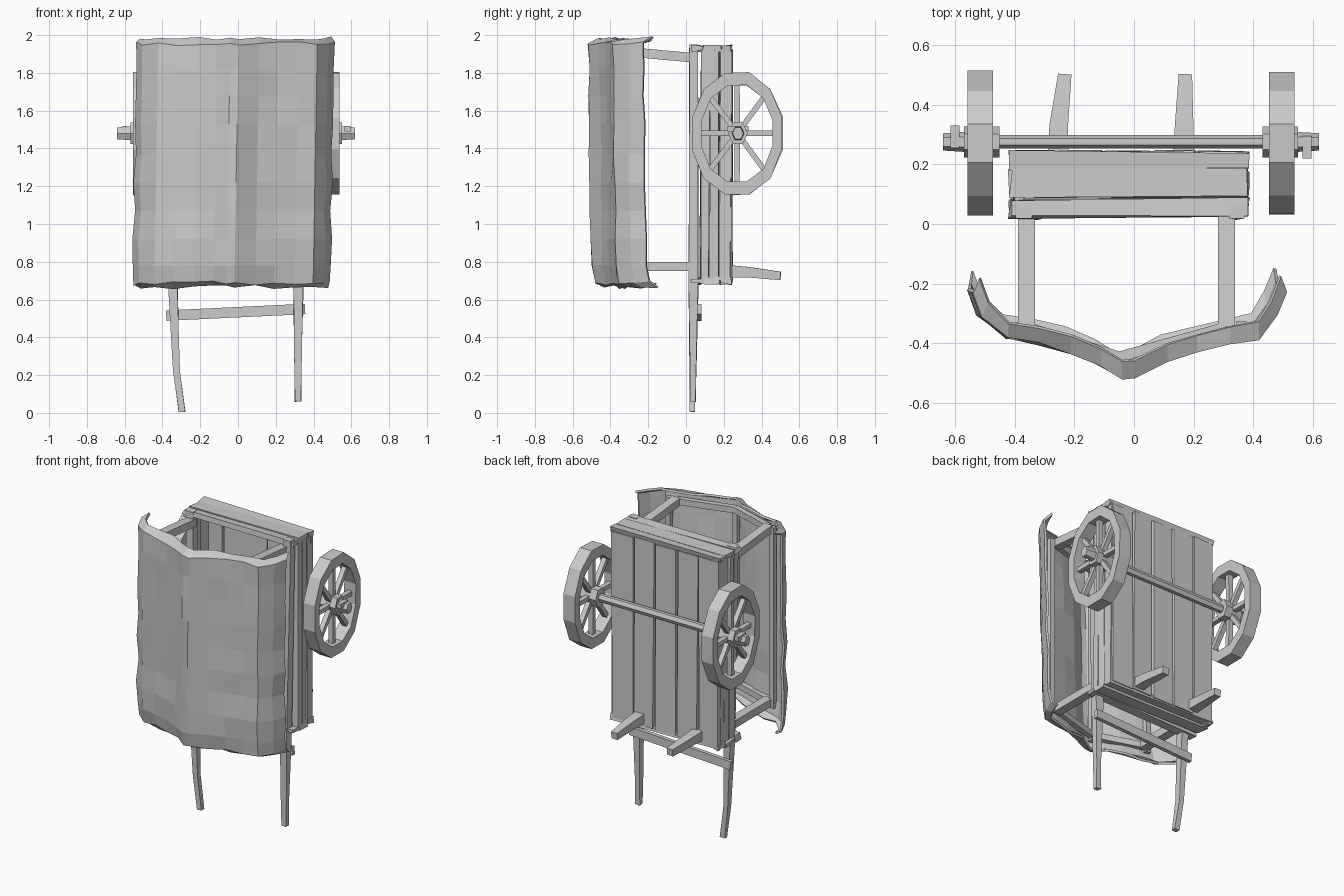
import bpy, bmesh, math, random
from mathutils import Vector

if "Cube" in bpy.data.objects:
    bpy.data.objects.remove(bpy.data.objects["Cube"])

random.seed(4)


def make(name, verts, faces):
    me = bpy.data.meshes.new(name)
    me.from_pydata(verts, [], faces)
    bm = bmesh.new()
    bm.from_mesh(me)
    bmesh.ops.recalc_face_normals(bm, faces=bm.faces)
    bm.to_mesh(me)
    bm.free()
    ob = bpy.data.objects.new(name, me)
    bpy.context.collection.objects.link(ob)
    return ob


def beam(name, path, sizes, up=(0, 0, 1), jitter=0.0):
    """Rectangular timber along a path; sizes = (width, height along up) per point."""
    verts, faces = [], []
    d = (Vector(path[-1]) - Vector(path[0])).normalized()
    side = d.cross(Vector(up)).normalized()
    top = side.cross(d)
    for p, (w, h) in zip(path, sizes):
        for a, b in ((-1, -1), (1, -1), (1, 1), (-1, 1)):
            j = Vector([random.uniform(-jitter, jitter) for _ in range(3)])
            verts.append(Vector(p) + side * a * w / 2 + top * b * h / 2 + j)
    for r in range(len(path) - 1):
        for k in range(4):
            n = (k + 1) % 4
            faces.append((r*4 + k, r*4 + n, r*4 + 4 + n, r*4 + 4 + k))
    e = len(verts) - 4
    faces += [(3, 2, 1, 0), (e, e + 1, e + 2, e + 3)]
    return make(name, verts, faces)


def bar(name, a, b, w, h, up=(0, 0, 1), jitter=0.0):
    return beam(name, [a, b], [(w, h)] * 2, up, jitter)


# bed floor planks
edges = [-0.41, -0.26, -0.10, 0.06, 0.21, 0.38]
for x0, x1 in zip(edges, edges[1:]):
    xm = (x0 + x1) / 2
    bar("floor_plank", (xm, 0.232, 0.70), (xm, 0.232, 1.925 + random.uniform(-.01, .01)),
        x1 - x0 - 0.012, 0.025, (0, 1, 0), 0.005)

# side planks
for x in (-0.385, 0.36):
    for y, w in ((0.10, 0.048), (0.15, 0.043), (0.208, 0.058)):
        bar("side_plank", (x, y, 0.69 + random.uniform(-.01, .01)),
            (x, y, 1.93 + random.uniform(-.01, .01)), 0.035, w, (0, 1, 0), 0.006)

# end boards, top and bottom
for z in (1.93, 0.70):
    for y, w in ((0.054, 0.06), (0.135, 0.088), (0.213, 0.055)):
        bar("end_board", (-0.415, y, z), (0.38, y, z), w, 0.03, (0, 0, 1), 0.008)

# long side rails that run on into the pull handles
beam("handle_left", [(-0.37, 0.04, 1.95), (-0.345, 0.04, 0.67), (-0.325, 0.037, 0.22), (-0.297, 0.033, 0.005)],
     [(0.055, 0.045), (0.05, 0.05), (0.034, 0.034), (0.034, 0.026)], (0, 1, 0), 0.002)
beam("handle_right", [(0.345, 0.04, 1.95), (0.32, 0.04, 0.67), (0.318, 0.037, 0.22), (0.317, 0.037, 0.06)],
     [(0.055, 0.045), (0.052, 0.05), (0.036, 0.034), (0.033, 0.03)], (0, 1, 0), 0.002)
bar("handle_crossbar", (-0.38, 0.07, 0.515), (0.355, 0.07, 0.55), 0.026, 0.055)

# prop legs under the bed
for x0, x1 in ((-0.255, -0.232), (0.165, 0.172)):
    beam("prop_leg", [(x0, 0.22, 0.75), (x0 + 0.003, 0.33, 0.745), (x1, 0.50, 0.725)],
         [(0.07, 0.065), (0.062, 0.055), (0.045, 0.045)])

# canopy posts, rafters and purlins
for z, lift in ((1.88, 0.035), (0.775, 0.0)):
    for x in (-0.36, 0.31):
        bar("canopy_post", (x, 0.04, z), (x, -0.345, z + lift), 0.058, 0.05)
        bar("canopy_rafter", (x, -0.345, z + lift), (-0.05, -0.445, z + lift), 0.035, 0.04)
for x, y in ((-0.39, -0.345), (-0.05, -0.45), (0.36, -0.34)):
    bar("canopy_purlin", (x, y, 0.74), (x, y, 1.93), 0.035, 0.03, (0, 1, 0))

# canopy cloth: ridged profile, rough edges, ends curled inward
profile = [(-0.535, -0.235), (-0.505, -0.31), (-0.43, -0.378), (-0.33, -0.395), (-0.22, -0.425),
           (-0.12, -0.468), (-0.05, -0.51), (-0.01, -0.51), (0.10, -0.452), (0.20, -0.42),
           (0.31, -0.395), (0.405, -0.38), (0.455, -0.305), (0.487, -0.225)]
rows = [(0.672, 0.06), (0.69, 0.02), (0.78, 0.005), (0.92, 0), (1.07, 0), (1.22, 0), (1.37, 0),
        (1.53, 0), (1.68, 0), (1.82, 0), (1.95, 0), (1.975, 0.05)]
verts, faces = [], []
n = len(profile)
for r, (z, curl) in enumerate(rows):
    t = (z - 0.67) / 1.3
    wob = random.uniform(-0.012, 0.012)
    for c, (x, y) in enumerate(profile):
        rim = c in (0, 1, n - 2, n - 1)
        xx = x + (0.022 * (t - 0.5)) + (math.copysign(wob, x) * (1 if wob > 0 else -1) if rim else 0)
        yy = y + 0.015 * (1 - t) + curl + random.uniform(-0.006, 0.006)
        zz = z + (random.uniform(-0.013, 0.013) if r in (0, 1, 10, 11) else 0)
        verts.append((xx, yy, zz))
for r in range(len(rows) - 1):
    for c in range(n - 1):
        a = r * n + c
        faces.append((a, a + 1, a + n + 1, a + n))
cloth = make("canopy_cloth", verts, faces)
mod = cloth.modifiers.new("thickness", 'SOLIDIFY')
mod.thickness = 0.014
mod.offset = 0

# wheels (oval, twelve sided), hubs, spokes and linch pins
CY, CZ = 0.27, 1.48


def ring(name, x0, x1, ry, rz, inner, sides, cy=CY):
    verts, faces = [], []
    for i in range(sides):
        a = 2 * math.pi * (i + 0.5) / sides
        j = random.uniform(0.98, 1.01)
        for x, s in ((x0, 1), (x1, 1), (x1, inner), (x0, inner)):
            verts.append((x, cy + ry * s * j * math.cos(a), CZ + rz * s * j * math.sin(a)))
    for i in range(sides):
        m = (i + 1) % sides
        for k in range(4):
            q = (k + 1) % 4
            faces.append((i*4 + k, i*4 + q, m*4 + q, m*4 + k))
    return make(name, verts, faces)


def drum(name, x0, x1, r0, r1, sides, cy=0.275):
    verts = []
    for x, r in ((x0, r0), (x1, r1)):
        for i in range(sides):
            a = 2 * math.pi * i / sides
            verts.append((x, cy + 0.8 * r * math.cos(a), CZ + r * math.sin(a)))
    faces = [(i, (i + 1) % sides, (i + 1) % sides + sides, i + sides) for i in range(sides)]
    faces += [tuple(range(sides)), tuple(range(sides, 2 * sides))]
    return make(name, verts, faces)


for s, xc in ((-1, -0.515), (1, 0.495)):
    ring("wheel_rim", xc - 0.042, xc + 0.042, 0.25, 0.335, 0.79, 12)
    drum("wheel_hub", xc - s * 0.065, xc + s * 0.055, 0.065, 0.065, 6)
    drum("axle_end", xc + s * 0.05, xc + s * 0.125, 0.042, 0.036, 6)
    bar("linch_pin", (xc + s * 0.085, 0.275 - s * 0.055, CZ + 0.025),
        (xc + s * 0.085, 0.275 + s * 0.02, CZ + 0.025), 0.03, 0.03)
    for i in range(8):
        a = 2 * math.pi * i / 8
        cy, sz = math.cos(a), math.sin(a)
        bar("spoke", (xc, 0.272 + 0.03 * cy, CZ + 0.04 * sz),
            (xc, CY + 0.205 * cy, CZ + 0.275 * sz), 0.028, 0.032, (1, 0, 0))
drum("axle", -0.46, 0.45, 0.028, 0.028, 6)
